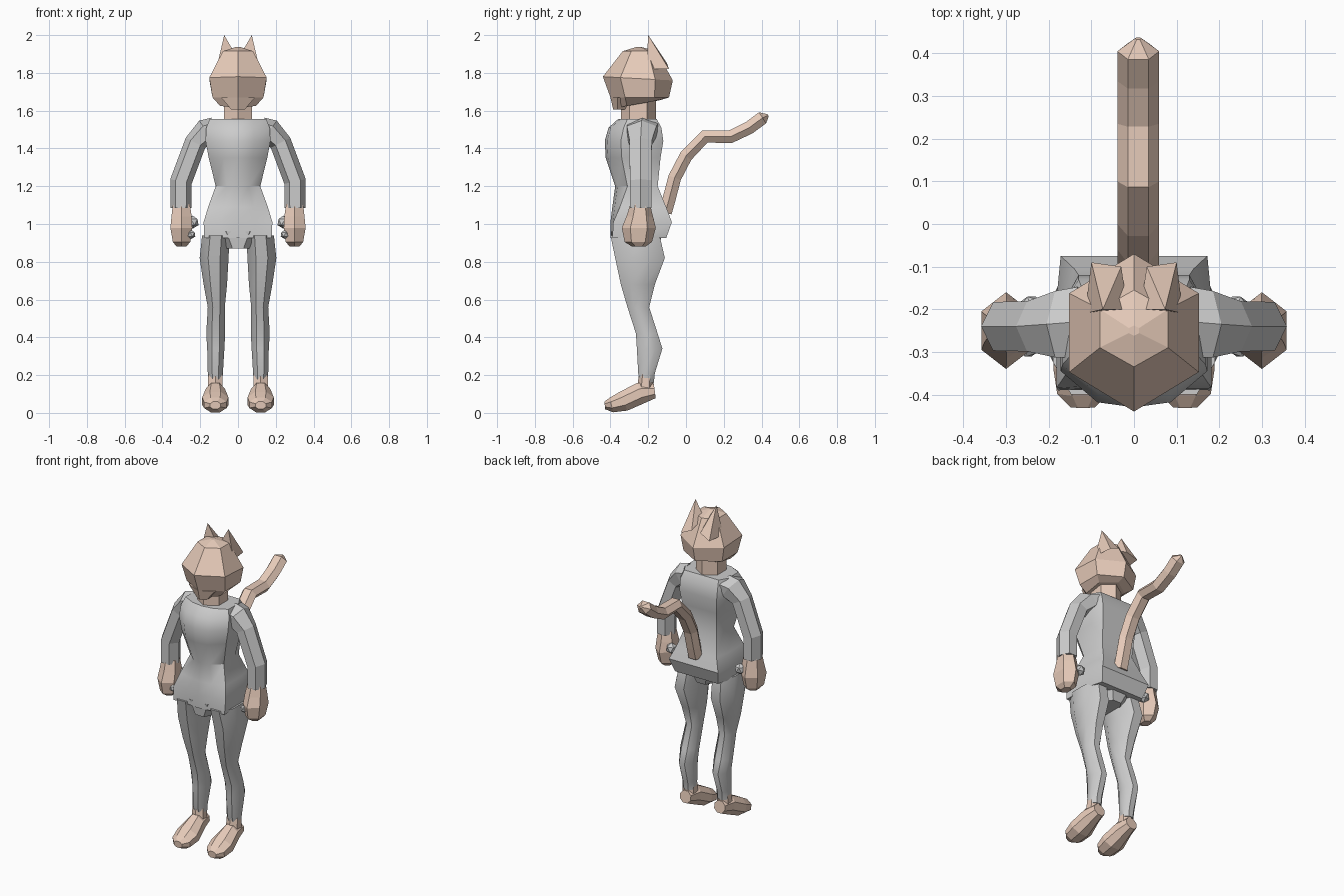
import bpy, bmesh, math
from mathutils import Vector

if "Cube" in bpy.data.objects:
    bpy.data.objects.remove(bpy.data.objects["Cube"])

tan = bpy.data.materials.new("tan_fur")
tan.diffuse_color = (0.8, 0.6, 0.49, 1)
tan.use_nodes = True
tan.node_tree.nodes["Principled BSDF"].inputs["Base Color"].default_value = tan.diffuse_color


def finish(name, bm, mat=None, mirror=False, angle=0):
    bmesh.ops.recalc_face_normals(bm, faces=bm.faces)
    me = bpy.data.meshes.new(name)
    bm.to_mesh(me)
    bm.free()
    ob = bpy.data.objects.new(name, me)
    bpy.context.collection.objects.link(ob)
    if mat:
        me.materials.append(mat)
    if angle:
        me.shade_smooth()
        me.set_sharp_from_angle(angle=math.radians(angle))
    if mirror:
        ob.modifiers.new("Mirror", 'MIRROR').use_mirror_merge = False
    return ob


def loft(name, rings, **kw):
    """Skin a list of equal-length point loops and cap both ends."""
    bm = bmesh.new()
    loops = [[bm.verts.new(p) for p in r] for r in rings]
    n = len(loops[0])
    for a, b in zip(loops, loops[1:]):
        for i in range(n):
            j = (i + 1) % n
            bm.faces.new((a[i], a[j], b[j], b[i]))
    bm.faces.new(loops[0])
    bm.faces.new(loops[-1])
    return finish(name, bm, **kw)


def ring(z, x0, x1, y0, y1, n=6, phase=0.0, tilt=0.0):
    """Polygon filling the given box; tilt raises the back edge."""
    pts = [(math.cos(phase + math.tau * i / n), math.sin(phase + math.tau * i / n))
           for i in range(n)]
    mx, my = max(p[0] for p in pts), max(p[1] for p in pts)
    return [((x0 + x1) / 2 + p[0] / mx * (x1 - x0) / 2,
             (y0 + y1) / 2 + p[1] / my * (y1 - y0) / 2,
             z + tilt * p[1] / my) for p in pts]


def sweep(name, path, side, n=6, phase=0.0, **kw):
    """Path entries: (point, radius along side axis, radius across)."""
    side = Vector(side)
    pts = [Vector(p[0]) for p in path]
    rings = []
    for i, (c, ra, rb) in enumerate(path):
        t = (pts[min(i + 1, len(pts) - 1)] - pts[max(i - 1, 0)]).normalized()
        v = t.cross(side).normalized()
        rings.append([pts[i] + side * ra * math.cos(phase + math.tau * k / n)
                      + v * rb * math.sin(phase + math.tau * k / n) for k in range(n)])
    return loft(name, rings, **kw)


# Head: hexagonal rings with a pointed muzzle, and the neck
P = math.pi / 6
loft("head", [ring(1.635, -.095, .095, -.37, -.14, 6, P, .02),
              ring(1.67, -.135, .135, -.40, -.09, 6, P),
              ring(1.77, -.152, .152, -.44, -.07, 6, P, -.01),
              ring(1.915, -.08, .08, -.335, -.155, 6, P),
              ring(1.937, -.012, .012, -.262, -.238, 6, P)], mat=tan)
loft("neck", [ring(1.52, -.075, .075, -.345, -.16, 6, P),
              ring(1.67, -.075, .075, -.345, -.16, 6, P)], mat=tan)

# Ears: pyramids leaning back into the skull
bm = bmesh.new()
base = [bm.verts.new(p) for p in [(.015, -.2, 1.9), (.115, -.21, 1.82),
                                  (.10, -.09, 1.82), (.03, -.10, 1.85)]]
tip = bm.verts.new((.073, -.2, 2.0))
bm.faces.new(base)
for i in range(4):
    bm.faces.new((base[i], base[(i + 1) % 4], tip))
finish("ears", bm, mat=tan, mirror=True)

# Chin
loft("chin", [ring(1.605, -.035, .035, -.385, -.30, 6, P),
              ring(1.67, -.09, .09, -.40, -.25, 6, P)], mat=tan)


# Torso: rounded chest, flat back, narrow waist, flared hem
def body(z, w, front, corner, back, wb):
    half = [(w * .5, front + .012), (w, corner), (w, (corner + back * 2) / 3), (wb, back)]
    return ([(0, front, z)] + [(x, y, z) for x, y in half]
            + [(-x, y, z) for x, y in reversed(half)])


loft("torso", [body(z, *r) for z, *r in [
    (.925, .178, -.40, -.39, -.105, .15),
    (1.01, .182, -.40, -.385, -.075, .172),
    (1.09, .158, -.39, -.35, -.105, .14),
    (1.2, .118, -.375, -.31, -.15, .11),
    (1.35, .155, -.425, -.34, -.135, .12),
    (1.44, .172, -.43, -.345, -.12, .13),
    (1.51, .168, -.41, -.33, -.13, .13),
    (1.555, .15, -.36, -.31, -.155, .12)]], angle=35)

# Pelvis block between the legs
loft("pelvis", [ring(.87, -.07, .07, -.385, -.15, 8, math.pi / 8),
                ring(.96, -.15, .15, -.395, -.12, 8, math.pi / 8)])

# Legs
loft("legs", [ring(z, *r, 8, math.pi / 8) for z, *r in [
    (.16, .083, .155, -.24, -.17),
    (.21, .08, .16, -.253, -.165),
    (.34, .072, .163, -.26, -.125),
    (.42, .068, .168, -.265, -.15),
    (.56, .07, .16, -.31, -.195),
    (.68, .058, .182, -.345, -.165),
    (.82, .05, .203, -.375, -.112),
    (.94, .045, .19, -.40, -.14)]], mirror=True, angle=40)

# Feet: raised heel, broad toes, swept from heel to toe, and ankle cuff
sweep("feet", [((.12, -.165, .115), .04, .04),
               ((.12, -.24, .105), .055, .062),
               ((.12, -.33, .062), .075, .058),
               ((.12, -.395, .042), .065, .043),
               ((.12, -.43, .04), .03, .022)], (1, 0, 0), 8, math.pi / 8,
      mat=tan, mirror=True)
loft("ankles", [ring(.09, .08, .16, -.265, -.17, 6, P),
                ring(.21, .083, .157, -.248, -.172, 6, P)], mat=tan, mirror=True)

# Arms: hexagonal sleeves
sweep("arms", [((.125, -.23, 1.50), .095, .065),
               ((.165, -.235, 1.49), .09, .07),
               ((.225, -.24, 1.43), .068, .058),
               ((.302, -.24, 1.225), .066, .058),
               ((.302, -.24, 1.085), .066, .056)], (0, 1, 0), 6, P, mirror=True)

# Hands: closed paws
loft("hands", [ring(z, *r, 6, P) for z, *r in [
    (.88, .275, .325, -.285, -.215),
    (.905, .252, .345, -.325, -.18),
    (.98, .242, .358, -.34, -.16),
    (1.04, .245, .352, -.315, -.175),
    (1.105, .255, .345, -.295, -.19)]], mat=tan, mirror=True)

# Small grey knobs on the inner side of each hand
bm = bmesh.new()
for c, r in [((.24, -.2, 1.01), .035), ((.248, -.29, .945), .025)]:
    made = bmesh.ops.create_icosphere(bm, subdivisions=1, radius=r)
    bmesh.ops.translate(bm, verts=made["verts"], vec=c)
finish("hand_knobs", bm, mirror=True)

# Tail: rising curve with a pointed tip
tail = [(-.11, 1.06), (-.09, 1.13), (-.06, 1.245), (0, 1.36), (.1, 1.463),
        (.235, 1.462), (.335, 1.51), (.405, 1.562)]
sweep("tail", [((.01, y, z), .049, .04) for y, z in tail]
      + [((.01, .435, 1.575), .008, .008)], (1, 0, 0), 6, 0, mat=tan)
